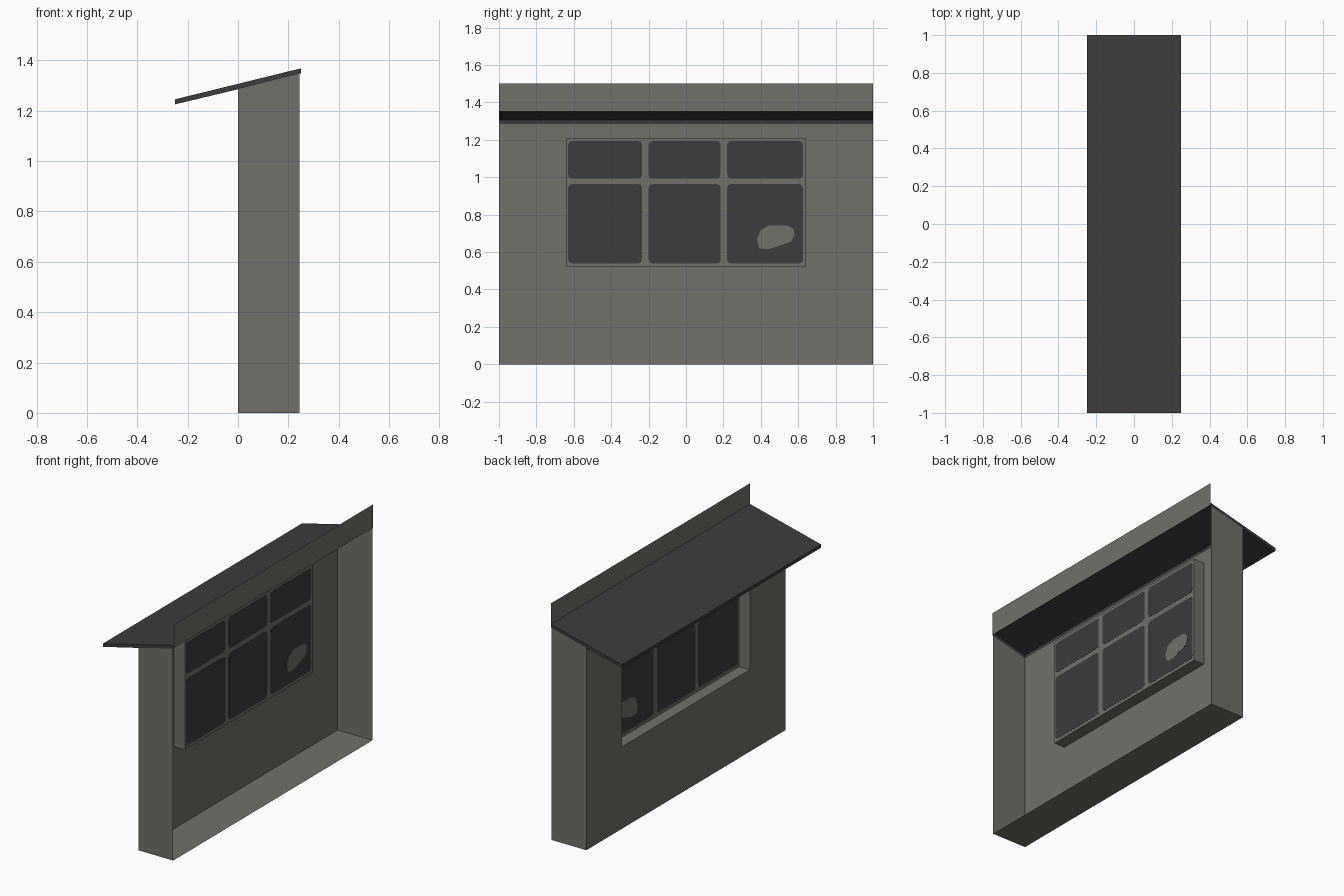
import bpy, bmesh, math

if "Cube" in bpy.data.objects:
    bpy.data.objects.remove(bpy.data.objects["Cube"])

def material(name, rgb):
    m = bpy.data.materials.new(name)
    m.diffuse_color = (*rgb, 1)
    m.use_nodes = True
    m.node_tree.nodes["Principled BSDF"].inputs["Base Color"].default_value = m.diffuse_color
    return m

WALL = material("warm grey plaster", (0.170, 0.160, 0.142))
DARK = material("charcoal", (0.045, 0.045, 0.045))

def sheets(name, faces, mat):
    """One object from a list of flat faces (point lists)."""
    bm = bmesh.new()
    for pts in faces:
        bm.faces.new([bm.verts.new(p) for p in pts])
    bmesh.ops.remove_doubles(bm, verts=bm.verts, dist=1e-5)
    me = bpy.data.meshes.new(name)
    bm.to_mesh(me)
    bm.free()
    me.materials.append(mat)
    ob = bpy.data.objects.new(name, me)
    bpy.context.collection.objects.link(ob)
    return ob

def rect_x(x, y0, y1, z0, z1):
    return [(x, y0, z0), (x, y0, z1), (x, y1, z1), (x, y1, z0)]

def span(a, b):
    """Quad swept along y between two (x, z) points."""
    return [(a[0], -1, a[1]), (b[0], -1, b[1]), (b[0], 1, b[1]), (a[0], 1, a[1])]

D = 0.245                                # depth of the open-backed wall
W, Z0, Z1, GX = 0.64, 0.52, 1.21, 0.075  # window opening and glass depth
EAVE = 1.285

# front wall sheet around the window opening
sheets("front_wall", [
    rect_x(0, -1, -W, 0, Z0), rect_x(0, -1, -W, Z0, Z1), rect_x(0, -1, -W, Z1, EAVE),
    rect_x(0, -W, W, 0, Z0), rect_x(0, -W, W, Z1, EAVE),
    rect_x(0, W, 1, 0, Z0), rect_x(0, W, 1, Z0, Z1), rect_x(0, W, 1, Z1, EAVE)], WALL)

# end walls and floor strip
for side, y in (("left", -1), ("right", 1)):
    sheets(side + "_end_wall", [[(0, y, 0), (D, y, 0), (D, y, 1.347), (0, y, EAVE)]], WALL)
sheets("floor_strip", [span((0, 0), (D, 0))], WALL)

# upper parapet plate behind the roof
sheets("parapet", [rect_x(0.25, -1, 1, 1.352, 1.5)], WALL)

# sloping roof: top sheet, eave soffit, edges
A, B, C, E, F = (-0.25, 1.245), (0.25, 1.368), (0.25, 1.348), (0, EAVE), (-0.25, 1.225)
T = (0, 1.3065)
roof = [span(A, T), span(T, B), span(F, A), span(E, F), span(E, T)]
for y in (-1, 1):
    roof.append([(p[0], y, p[1]) for p in (A, T, E, F)])
    roof.append([(p[0], y, p[1]) for p in (T, B, C, E)])
sheets("roof", roof, DARK)

# window recess and frame
recess = [[(0, y, Z0), (GX, y, Z0), (GX, y, Z1), (0, y, Z1)] for y in (-W, W)]
recess += [[(0, -W, z), (GX, -W, z), (GX, W, z), (0, W, z)] for z in (Z0, Z1)]
sheets("window_recess", recess, WALL)
sheets("window_frame", [rect_x(GX, -W, W, Z0, Z1)], WALL)

def plate(name, outline, t, mat):
    """Thin plate visible on both sides of the frame."""
    faces = [[(GX + s * t, y, z) for y, z in outline] for s in (-1, 1)]
    n = len(outline)
    for i in range(n):
        (a, b), (c, d) = outline[i], outline[(i + 1) % n]
        faces.append([(GX - t, a, b), (GX - t, c, d), (GX + t, c, d), (GX + t, a, b)])
    ob = sheets(name, faces, mat)
    bm = bmesh.new()
    bm.from_mesh(ob.data)
    bmesh.ops.recalc_face_normals(bm, faces=bm.faces)
    bm.to_mesh(ob.data)
    bm.free()

def rounded(y0, y1, z0, z1, r=0.02):
    pts = []
    for k, (cy, cz) in enumerate([(y1 - r, z1 - r), (y0 + r, z1 - r),
                                  (y0 + r, z0 + r), (y1 - r, z0 + r)]):
        for j in range(4):
            a = math.pi / 2 * (k + j / 3)
            pts.append((cy + r * math.cos(a), cz + r * math.sin(a)))
    return pts

# glass panes, three columns by two rows
for i, (y0, y1) in enumerate([(-0.63, -0.235), (-0.2, 0.185), (0.22, 0.625)]):
    for row, z0, z1 in (("lower", 0.54, 0.963), ("upper", 0.993, 1.193)):
        plate(f"{row}_pane_{i + 1}", rounded(y0, y1, z0, z1), 0.001, DARK)

# patch on the last lower pane
plate("pane_patch", [(0.39, 0.62), (0.44, 0.615), (0.49, 0.63), (0.56, 0.655), (0.58, 0.69),
                     (0.575, 0.725), (0.54, 0.743), (0.45, 0.743), (0.40, 0.72),
                     (0.38, 0.67)], 0.002, WALL)
